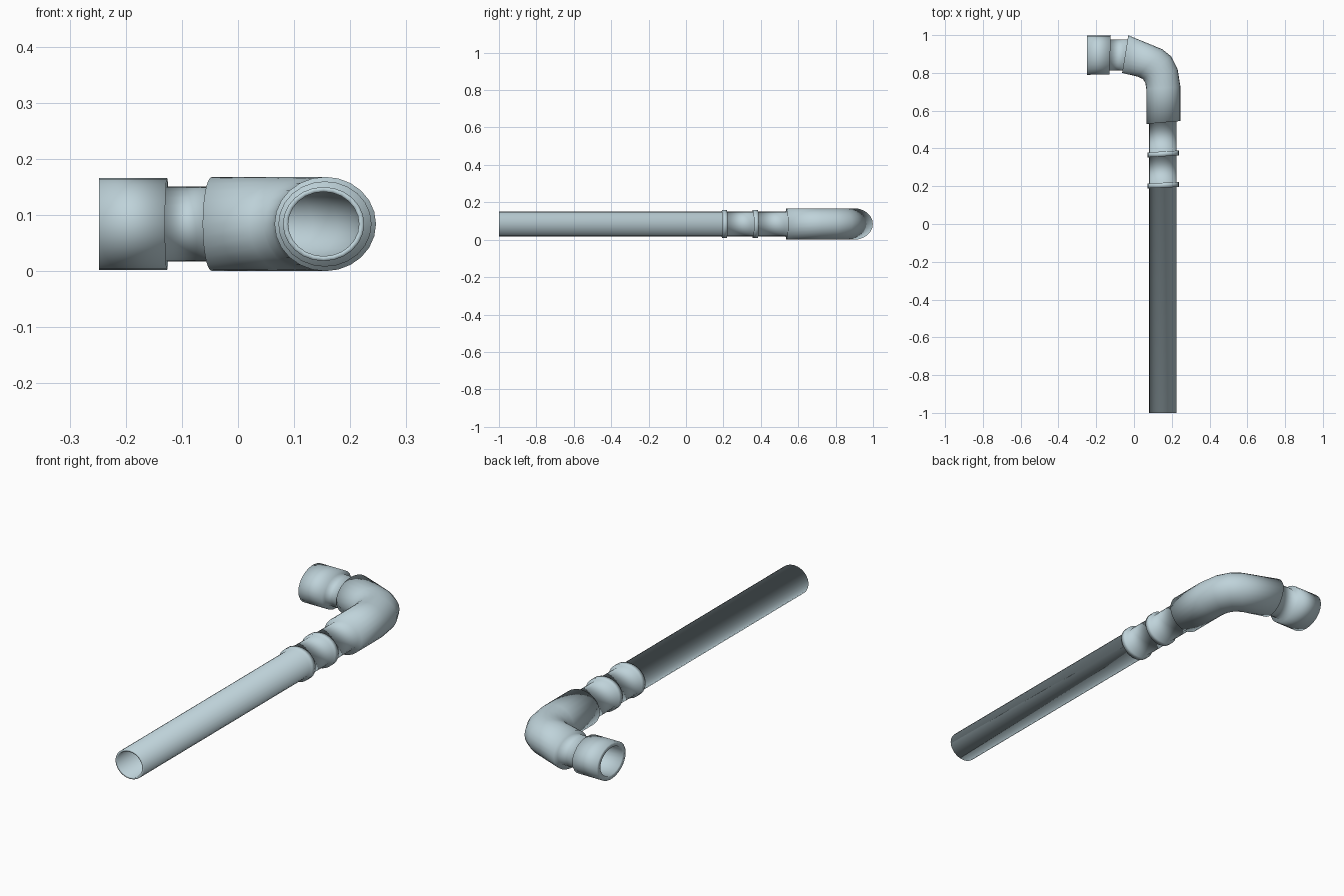
import bpy, bmesh, math
from mathutils import Vector

if "Cube" in bpy.data.objects:
    bpy.data.objects.remove(bpy.data.objects["Cube"])

SIDES = 24
ZC = 0.084


def loft(name, stations, mat):
    """Loft a closed hollow tube; a station is (left xy, right xy, vertical radius)."""
    bm = bmesh.new()
    rings = []
    for a, b, rz in stations:
        a, b = Vector((*a, ZC)), Vector((*b, ZC))
        mid, half = (a + b) / 2, (b - a) / 2
        ring = []
        for i in range(SIDES):
            t = 2 * math.pi * i / SIDES
            ring.append(bm.verts.new(mid + half * math.cos(t) + Vector((0, 0, rz * math.sin(t)))))
        rings.append(ring)
    for j, r in enumerate(rings):
        n = rings[(j + 1) % len(rings)]
        for i in range(SIDES):
            m = (i + 1) % SIDES
            bm.faces.new((r[i], r[m], n[m], n[i]))
    bmesh.ops.recalc_face_normals(bm, faces=bm.faces)
    for f in bm.faces:
        f.smooth = True          # fully smooth, steps included
    me = bpy.data.meshes.new(name)
    bm.to_mesh(me)
    bm.free()
    me.materials.append(mat)
    ob = bpy.data.objects.new(name, me)
    bpy.context.collection.objects.link(ob)
    return ob


def shrink(station, k):
    """Scale a station about its own centre."""
    a, b, rz = Vector(station[0]), Vector(station[1]), station[2]
    mid = (a + b) / 2
    return (tuple(mid + (a - mid) * k), tuple(mid + (b - mid) * k), rz * k)


def pipe(y, tilt=0.0):
    return ((0.080, y), (0.225, y + tilt), 0.066)


def collar(y, tilt):
    """Raised ring: step out, across, and back in to the pipe."""
    w = 0.026
    return [pipe(y, tilt),
            ((0.072, y), (0.238, y + tilt), 0.076),
            ((0.072, y + w), (0.238, y + w + tilt), 0.076),
            pipe(y + w, tilt)]


mat = bpy.data.materials.new("blue_grey")
mat.diffuse_color = (0.52, 0.65, 0.70, 1)
mat.use_nodes = True
mat.node_tree.nodes["Principled BSDF"].inputs["Base Color"].default_value = mat.diffuse_color

# Long pipe, two collars and the coupling up to the elbow
straight = [pipe(-1.0)] + collar(0.189, 0.007) + collar(0.353, 0.010) + [pipe(0.53, 0.015)]

# Elbow fitting
R = 0.084
elbow = [((0.065, 0.530), (0.246, 0.545), R),
         ((0.065, 0.715), (0.246, 0.725), R),
         ((0.060, 0.748), (0.231, 0.820), R),
         ((0.046, 0.768), (0.196, 0.888), R),
         ((0.020, 0.780), (0.150, 0.925), R),
         ((-0.063, 0.800), (-0.030, 0.999), R)]

# Neck between elbow and socket
neck = [((-0.059, 0.812), (-0.034, 0.978), 0.067),
        ((-0.130, 0.812), (-0.124, 0.978), 0.067)]

# End socket opening to the left
socket = [((-0.130, 0.791), (-0.123, 0.998), 0.082),
          ((-0.248, 0.790), (-0.248, 0.998), 0.082)]

# Bore running back through every part
bore = [shrink(socket[1], 0.76), shrink(socket[0], 0.76)]
bore += [shrink(s, 0.74) for s in reversed(elbow)]
bore += [shrink(pipe(-1.0), 0.87)]

loft("bent_pipe", straight + elbow + neck + socket + bore, mat)
